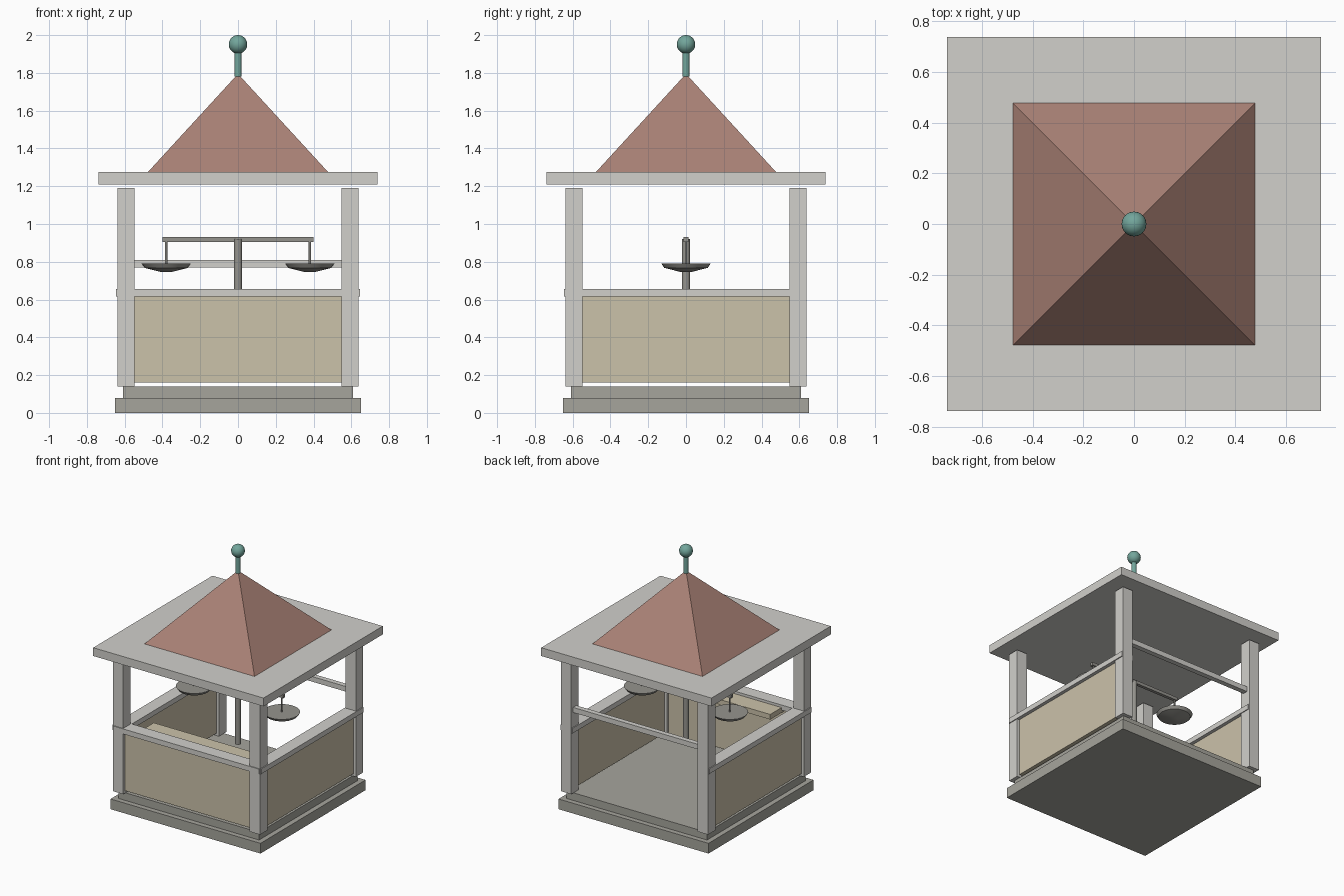
import bpy, math

cube = bpy.data.objects.get("Cube")
if cube:
    bpy.data.objects.remove(cube, do_unlink=True)


def material(name, colour):
    m = bpy.data.materials.new(name)
    m.use_nodes = True
    m.diffuse_color = (*colour, 1)
    bsdf = next(n for n in m.node_tree.nodes if n.type == 'BSDF_PRINCIPLED')
    bsdf.inputs["Base Color"].default_value = (*colour, 1)
    return m


PALE = material("pale_stone", (0.64, 0.63, 0.60))
STONE = material("grey_stone", (0.38, 0.375, 0.335))
PANEL = material("tan_panel", (0.60, 0.54, 0.40))
ROOF = material("terracotta", (0.40, 0.22, 0.18))
TEAL = material("teal_metal", (0.17, 0.38, 0.33))
METAL = material("grey_metal", (0.30, 0.295, 0.27))


def finish(name, mat, smooth=False):
    ob = bpy.context.object
    ob.name = name
    ob.data.materials.append(mat)
    if smooth:
        bpy.ops.object.shade_smooth_by_angle(angle=math.radians(35))
    return ob


def box(name, mat, x, y, z):
    """Box from (low, high) ranges along each axis."""
    mid = [(a + b) / 2 for a, b in (x, y, z)]
    bpy.ops.mesh.primitive_cube_add(size=1, location=mid)
    ob = finish(name, mat)
    for v in ob.data.vertices:
        v.co = [c * (r[1] - r[0]) for c, r in zip(v.co, (x, y, z))]
    return ob


def square(name, mat, half, z):
    return box(name, mat, (-half, half), (-half, half), z)


def round_part(name, mat, x, r_low, r_high, z, sides=24):
    bpy.ops.mesh.primitive_cone_add(vertices=sides, radius1=r_low, radius2=r_high,
                                    depth=z[1] - z[0], location=(x, 0, sum(z) / 2))
    return finish(name, mat, True)


# Stepped base
square("base_slab", STONE, 0.65, (0, 0.08))
square("base_step", STONE, 0.61, (0.08, 0.14))

# Corner posts
C, H = 0.593, 0.045
for sx, side in ((-1, "right"), (1, "left")):
    for sy, end in ((-1, "front"), (1, "back")):
        box(f"{end}_{side}_post", PALE, (sx * C - H, sx * C + H),
            (sy * C - H, sy * C + H), (0.14, 1.19))

# Wall panels with capping rails on three sides
W, T, L = 0.55, 0.025, 0.633
WALL, CAP = (0.16, 0.62), (0.615, 0.655)
box("front_panel", PANEL, (-W, W), (-C - T, -C + T), WALL)
box("front_rail", PALE, (-L, L), (-C - 0.052, -C + 0.052), CAP)
for s, side in ((-1, "right"), (1, "left")):
    box(f"{side}_panel", PANEL, (s * C - T, s * C + T), (-W, W), WALL)
    box(f"{side}_rail", PALE, (s * C - 0.052, s * C + 0.052), (-L, L), CAP)

# Open back with a high rail, and the counter shelf inside the front
box("back_rail", PALE, (-W, W), (C - 0.02, C + 0.02), (0.77, 0.81))
box("counter_shelf", PANEL, (-0.45, 0.45), (-C + T, -0.40), (0.595, 0.635))

# Balance scale
round_part("scale_column", METAL, 0, 0.022, 0.022, (0.44, 0.92))
box("scale_beam", METAL, (-0.4, 0.4), (-0.0125, 0.0125), (0.905, 0.93))
for s, side in ((-1, "right"), (1, "left")):
    x = s * 0.38
    round_part(f"{side}_hanger", METAL, x, 0.006, 0.006, (0.78, 0.91), 12)
    round_part(f"{side}_pan_rim", METAL, x, 0.115, 0.13, (0.768, 0.79))
    round_part(f"{side}_pan_bowl", METAL, x, 0.025, 0.115, (0.745, 0.768))

# Roof slab and pyramid
square("roof_slab", PALE, 0.738, (1.21, 1.275))
bpy.ops.mesh.primitive_cone_add(vertices=4, radius1=0.477 * math.sqrt(2), depth=0.52,
                                location=(0, 0, 1.535),
                                rotation=(0, 0, math.pi / 4))
finish("roof_pyramid", ROOF)

# Finial
round_part("finial_rod", TEAL, 0, 0.019, 0.019, (1.78, 1.92), 16)
bpy.ops.mesh.primitive_uv_sphere_add(segments=24, ring_count=16, radius=0.049,
                                     location=(0, 0, 1.951))
finish("finial_ball", TEAL, True)
